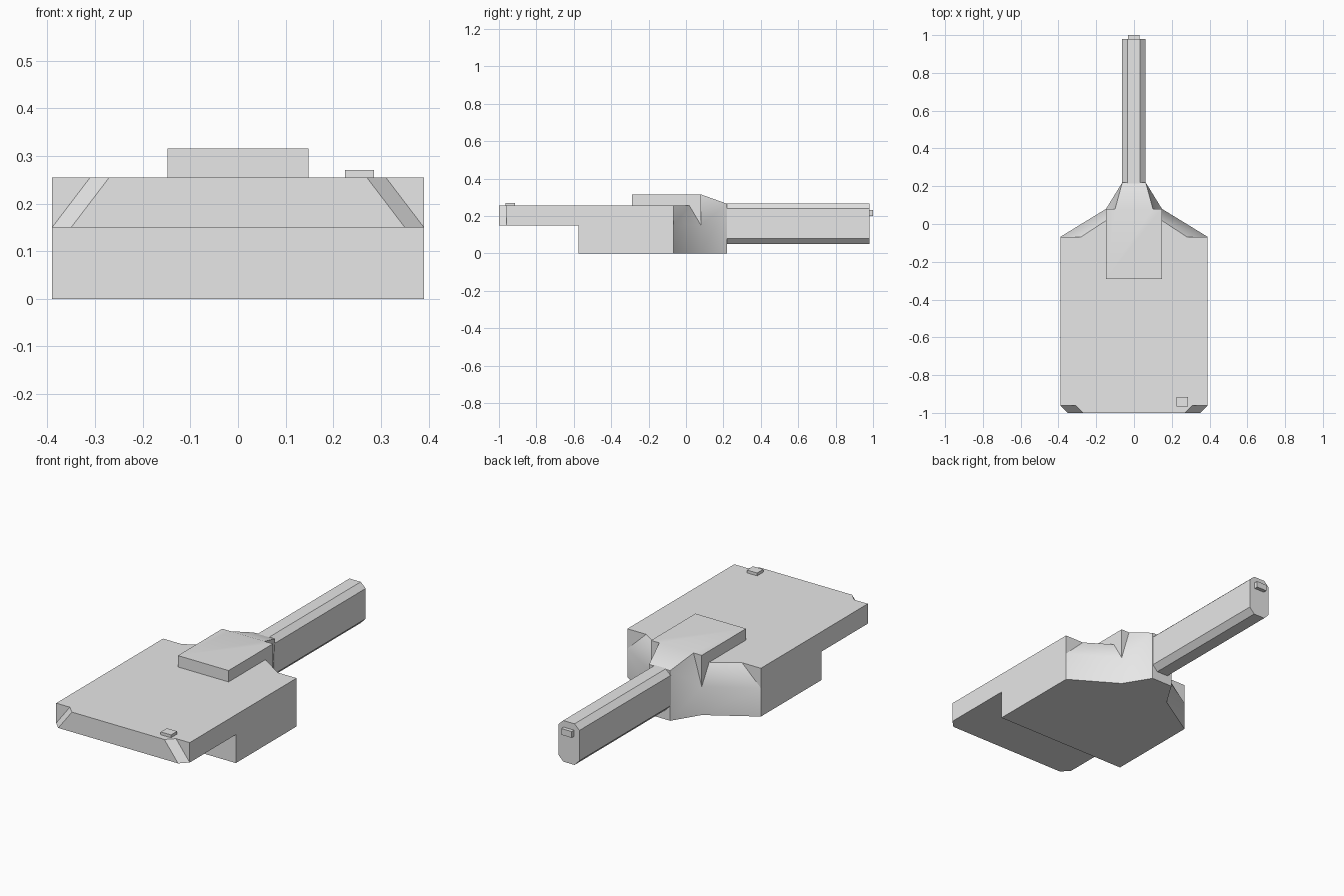
import bpy, bmesh, math

cube = bpy.data.objects.get("Cube")
if cube:
    bpy.data.objects.remove(cube, do_unlink=True)

grey = bpy.data.materials.new("plain_grey")
grey.use_nodes = True
colour = (0.8, 0.8, 0.8, 1)
grey.diffuse_color = colour
grey.node_tree.nodes["Principled BSDF"].inputs["Base Color"].default_value = colour

HALF, DECK, LIP = 0.39, 0.255, 0.15      # body half width, deck top, overhang underside
SHOULDER, HUMP_W, HUMP_TOP = -0.068, 0.148, 0.315
NECK, END = 0.08, 0.22                   # start and end of the tapered neck


def hull(name, half, shift=0):
    """Convex solid from points mirrored across x = 0."""
    bm = bmesh.new()
    for x, y, z in half:
        for side in (1, -1):
            bm.verts.new((side * x + shift, y, z))
    result = bmesh.ops.convex_hull(bm, input=bm.verts)
    loose = [v for v in bm.verts if not v.link_faces]
    bmesh.ops.delete(bm, geom=loose, context='VERTS')
    bmesh.ops.dissolve_limit(bm, angle_limit=0.01, verts=bm.verts, edges=bm.edges)
    bmesh.ops.recalc_face_normals(bm, faces=bm.faces)
    mesh = bpy.data.meshes.new(name)
    bm.to_mesh(mesh)
    bm.free()
    mesh.materials.append(grey)
    obj = bpy.data.objects.new(name, mesh)
    bpy.context.collection.objects.link(obj)
    return obj


def box(name, w, y0, y1, z0, z1, shift=0):
    return hull(name, [(w, y, z) for y in (y0, y1) for z in (z0, z1)], shift)


def select(obj):
    bpy.ops.object.select_all(action='DESELECT')
    obj.select_set(True)
    bpy.context.view_layer.objects.active = obj


# Body: lower block, overhanging deck, notched front and rear, hump and neck
body = box("body", HALF, -0.575, SHOULDER, 0, DECK)
pieces = [
    box("deck", HALF, -0.96, SHOULDER, LIP, DECK),
    hull("front_lip", [(0.39, -0.96, LIP), (0.35, -1, LIP),
                       (0.31, -0.96, DECK), (0.27, -1, DECK)]),
    hull("rear_shoulder", [(HALF, SHOULDER, 0), (HALF, SHOULDER, LIP),
                           (HUMP_W, NECK, 0), (HUMP_W, NECK, LIP),
                           (0.28, SHOULDER, DECK), (HUMP_W, 0.018, DECK)]),
    box("hump", HUMP_W, -0.29, NECK, LIP, HUMP_TOP),
    hull("neck", [(HUMP_W, NECK, 0), (HUMP_W, NECK, LIP), (0.1, NECK, HUMP_TOP),
                  (0.062, END, 0), (0.062, END, 0.265)]),
]
select(body)
for piece in pieces:
    mod = body.modifiers.new("join", 'BOOLEAN')
    mod.operation = 'UNION'
    mod.solver = 'EXACT'
    mod.object = piece
    bpy.ops.object.modifier_apply(modifier=mod.name)
    bpy.data.objects.remove(piece, do_unlink=True)

bm = bmesh.new()
bm.from_mesh(body.data)
bmesh.ops.remove_doubles(bm, verts=bm.verts, dist=0.0005)
bmesh.ops.dissolve_limit(bm, angle_limit=0.01, verts=bm.verts, edges=bm.edges)
bm.to_mesh(body.data)
bm.free()
bpy.ops.object.shade_smooth_by_angle(angle=math.radians(35))

# Handle: bevelled bar
section = [(0.033, 0.05), (0.062, 0.08), (0.062, 0.24), (0.033, 0.267)]
hull("handle", [(x, y, z) for x, z in section for y in (END - 0.01, 0.98)], -0.002)

# Small raised details
box("end_tab", 0.03, 0.97, 1.0, 0.2, 0.233, -0.002)
box("deck_button", 0.03, -0.966, -0.915, DECK - 0.005, 0.27, 0.255)
